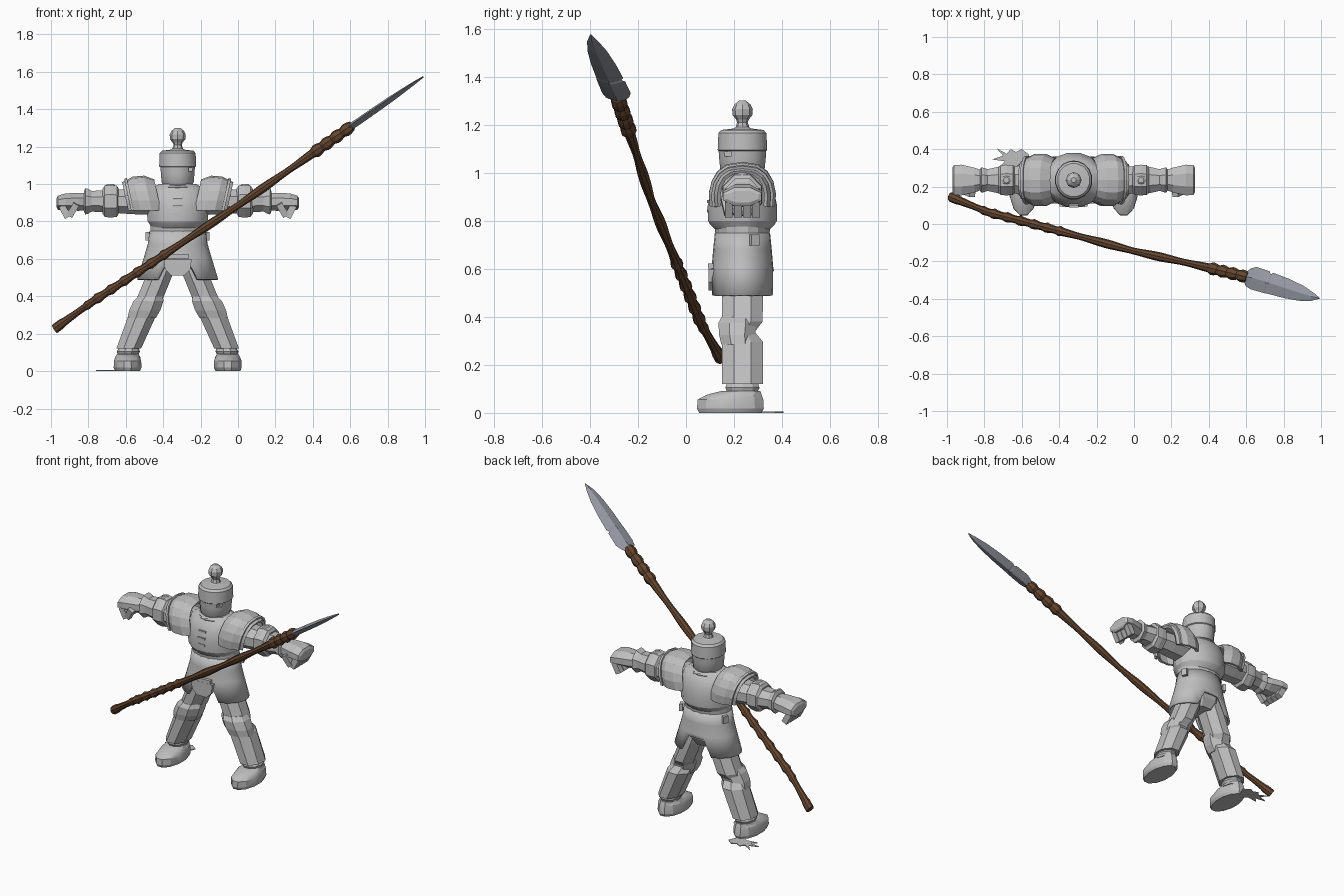
import bpy, bmesh
from math import sin, cos, pi, radians
from mathutils import Vector, Matrix, Euler

cube = bpy.data.objects.get("Cube")
if cube:
    bpy.data.objects.remove(cube, do_unlink=True)

X, Y, Z = Vector((1, 0, 0)), Vector((0, 1, 0)), Vector((0, 0, 1))
BODY = Vector((-0.3225, 0.235, 0))      # the figure's own centre line


def material(name, rgb):
    m = bpy.data.materials.new(name)
    m.use_nodes = True
    m.diffuse_color = (*rgb, 1)
    m.node_tree.nodes["Principled BSDF"].inputs["Base Color"].default_value = (*rgb, 1)
    return m


ARMOR = material("armor_grey", (0.52, 0.52, 0.52))
WOOD = material("wood_brown", (0.13, 0.062, 0.03))
STEEL = material("blade_steel", (0.3, 0.315, 0.36))


def finish(name, bm, mat=ARMOR, loc=BODY, mirror=False, smooth=0, thick=0):
    bmesh.ops.recalc_face_normals(bm, faces=bm.faces)
    me = bpy.data.meshes.new(name)
    bm.to_mesh(me)
    bm.free()
    me.materials.append(mat)
    if smooth:
        me.shade_smooth()
        me.set_sharp_from_angle(angle=radians(smooth))
    ob = bpy.data.objects.new(name, me)
    ob.location = loc
    bpy.context.collection.objects.link(ob)
    if mirror:
        ob.modifiers.new("Mirror", 'MIRROR').use_mirror_merge = False
    if thick:
        s = ob.modifiers.new("Thickness", 'SOLIDIFY')
        s.thickness = thick
    return ob


def skin(rows, closed=True, cap=True):
    """Join equal rows of points into a surface."""
    bm = bmesh.new()
    vs = [[bm.verts.new(p) for p in row] for row in rows]
    n = len(vs[0])
    for a, b in zip(vs, vs[1:]):
        for i in range(n if closed else n - 1):
            j = (i + 1) % n
            bm.faces.new((a[i], a[j], b[j], b[i]))
    if cap:
        bm.faces.new(vs[0])
        bm.faces.new(vs[-1])
    return bm


def ring(c, u, v, a, b, sides, turn):
    k = 1 / cos(turn)
    return [c + u * (a * k * cos(2 * pi * i / sides + turn))
            + v * (b * k * sin(2 * pi * i / sides + turn)) for i in range(sides)]


def upright(stations, sides=8, turn=0, cap=True):
    """Stations of height, half width, half depth, x shift, y shift."""
    rows = []
    for z, a, b, *s in stations:
        dx, dy = (s + [0, 0])[:2]
        rows.append(ring(Vector((dx, dy, z)), X, Y, a, b, sides, turn))
    return skin(rows, cap=cap)


def sideways(stations, sides=8, turn=pi / 8):
    """Stations of x, half depth, half height, centre height."""
    return skin([ring(Vector((x, 0, z)), Y, Z, a, b, sides, turn)
                 for x, a, b, z in stations])


def box(name, loc, size, rot=(0, 0, 0), mirror=False):
    bm = bmesh.new()
    m = Matrix.LocRotScale(Vector(loc), Euler([radians(r) for r in rot]), Vector(size))
    bmesh.ops.create_cube(bm, size=1, matrix=m)
    return finish(name, bm, mirror=mirror)


# Helmet with a stepped brow and one open eye slot
helmet = finish("helmet", upright([
    (.965, .04, .05), (.98, .068, .075), (1.01, .086, .092), (1.06, .09, .097),
    (1.09, .092, .099), (1.094, .099, .103), (1.165, .096, .1), (1.178, .085, .088),
    (1.185, .03, .03)], 16, pi / 16), smooth=35)
cutter = box("eye_slot_cutter", (.077, -.078, 1.078), (.036, .06, .02))
cutter.hide_render = True
cutter.hide_set(True)
cut = helmet.modifiers.new("Eye slot", 'BOOLEAN')
cut.object, cut.operation = cutter, 'DIFFERENCE'
finish("helmet_knob", upright([
    (1.18, .042, .042), (1.19, .028, .028), (1.21, .022, .022), (1.222, .027, .027),
    (1.24, .041, .041), (1.265, .043, .043), (1.285, .033, .033), (1.3, .014, .014)], 8))
finish("neck", upright([(.9, .075, .075), (.99, .06, .065)], 12))
finish("collar", upright([(.95, .085, .085), (.985, .108, .105), (.992, .1, .1),
                          (.97, .075, .075)], 16, cap=False), thick=.008)

# Torso
finish("chest_plate", upright([
    (.765, .14, .115), (.785, .15, .135), (.8, .16, .143), (.86, .166, .145),
    (.92, .172, .132), (.97, .15, .11), (1.0, .1, .08)], 16, pi / 16), smooth=25)
finish("waist", upright([(.66, .15, .112), (.74, .146, .112), (.79, .146, .118)], 16, pi / 16))
for i in range(3):
    box(f"chest_bar_{i + 1}", (0, -.138 + .009 * max(0, i - 1), .84 + .04 * i), (.05, .02, .012))
finish("pelvis", upright([(.52, .075, .07), (.57, .12, .1), (.7, .14, .105)], 8, pi / 8))

# Skirt, with a notch at the front and the back between the legs
bm = upright([(.75, .15, .115), (.68, .16, .122), (.61, .18, .128), (.49, .217, .146)],
             24, cap=False)
for v in bm.verts:
    if v.co.z < .5 and abs(v.co.x) < .1:
        v.co.z, v.co.y = .59, v.co.y * .9
finish("skirt", bm, thick=.014, smooth=25)
finish("loin_plate", skin([[Vector((x, y, z)) for x, z in (
    (-.075, .6), (.075, .6), (.068, .545), (.035, .51), (-.035, .51), (-.068, .545))]
    for y in (-.142, -.118)]))
box("belt_buckle", (0, -.132, .612), (.12, .022, .022))
box("hip_clasp", (.155, .05, .72), (.02, .035, .045), (0, 0, 25), mirror=True)

# Shoulder plates arched over the arms
def arch(x, depth, top, n=10):
    row = []
    for i in range(n + 1):
        t = radians(-16 + 212 * i / n)
        c, s = cos(t), sin(t)
        y = depth * (1 if c > 0 else -1) * abs(c) ** .75
        z = .9 + (top - .9) * s if s > 0 else .9 + .15 * s
        row.append(Vector((x - .22 * (1 - z), y, z)))
    return row


finish("shoulder_plate", skin([arch(.12, .115, 1.025), arch(.17, .14, 1.045),
       arch(.23, .14, 1.04), arch(.295, .105, 1.01)], closed=False, cap=False),
       mirror=True, thick=.016)
finish("shoulder_rim", skin([arch(.265, .13, 1.033), arch(.28, .13, 1.028)],
       closed=False, cap=False), mirror=True, thick=.012)

# Arms
finish("upper_arm", sideways([(.1, .085, .07, .905), (.24, .08, .068, .907),
                              (.34, .07, .062, .908)]), mirror=True)
finish("elbow_guard", sideways([(.315, .066, .066, .908), (.325, .08, .083, .908),
       (.36, .082, .088, .908), (.39, .08, .083, .908), (.402, .066, .066, .908)]), mirror=True)
finish("elbow_stud", upright([(.96, .034, .034, .36), (.99, .03, .03, .36),
                              (1.0, .016, .016, .36)], 8), mirror=True)
finish("forearm", sideways([(.38, .076, .06, .908), (.46, .058, .055, .908),
       (.478, .064, .066, .908), (.494, .068, .07, .908), (.502, .056, .052, .908)]), mirror=True)
finish("hand", sideways([(.49, .052, .045, .905), (.53, .066, .048, .905),
       (.6, .082, .045, .905), (.64, .08, .038, .9), (.648, .066, .024, .9)]), mirror=True)
for i in range(4):
    box(f"finger_{i + 1}", (.603, -.057 + .038 * i, .853), (.036, .033, .07), (0, 28, 0), mirror=True)
box("thumb", (.56, -.068, .862), (.035, .03, .075), (12, -30, 0), mirror=True)

# Legs
finish("thigh", upright([(.62, .06, .08, .06), (.52, .07, .086, .095), (.38, .07, .084, .152),
                         (.33, .062, .066, .172, -.02)], 8, pi / 8), mirror=True)
finish("knee_guard", upright([(.4, .066, .07, .145, -.016), (.375, .08, .08, .156, -.02),
       (.325, .083, .075, .176, -.022), (.285, .076, .07, .192, -.018)], 8, pi / 8), mirror=True)
finish("shin", upright([(.345, .058, .06, .17, -.015), (.295, .074, .086, .19),
                        (.12, .066, .086, .262)], 8, pi / 8), mirror=True)
finish("ankle", upright([(.13, .05, .065, .26), (.105, .062, .075, .264), (.09, .056, .068, .265),
                         (.07, .07, .08, .267)], 10), mirror=True)
finish("boot", upright([(0, .066, .13, .268, -.05), (.018, .074, .139, .268, -.05),
       (.055, .073, .137, .268, -.05), (.075, .066, .115, .268, -.035),
       (.092, .056, .08, .267, -.005)], 12, pi / 12), mirror=True, smooth=25)

# Flat jagged scrap behind the right heel
scrap = [(-.6, .28), (-.56, .37), (-.6, .4), (-.63, .385), (-.66, .4), (-.68, .375),
         (-.735, .405), (-.7, .365), (-.76, .345), (-.69, .335), (-.72, .305), (-.65, .315)]
finish("ground_scrap", skin([[Vector((x, y, z)) for x, y in scrap] for z in (0, .005)]),
       loc=(0, 0, 0))

# Spear shaft, gently bent, with bindings at both ends
path = [Vector(p) for p in ((-.98, .145, .225), (-.92, .12, .27), (-.78, .063, .37),
        (-.42, -.032, .605), (0, -.145, .885), (.33, -.218, 1.115), (.61, -.285, 1.312))]
wide = Vector((.27, .96, 0)).normalized()
axis = Vector((.81, -.23, .54)).normalized()
flat = axis.cross(wide)


def on_path(x):
    for a, b in zip(path, path[1:]):
        if x <= b.x:
            return a.lerp(b, (x - a.x) / (b.x - a.x))
    return path[-1]


rows = []
count = 90
for i in range(count + 1):
    x = -.98 + 1.59 * i / count
    r = .021 + .003 * cos(i * .4)
    if x > .4:
        r = (.026, .035, .033)[i % 3]
    elif -.82 < x < -.38:
        r = (.021, .028, .024, .021)[i % 4]
    elif x < -.93:
        r = .026
    rows.append(ring(on_path(x), wide, flat, r, r, 8, 0))
finish("spear_shaft", skin(rows), WOOD, (0, 0, 0))

# Spear blade, a flattened diamond section with a nick in one edge
base, tip = Vector((.6, -.282, 1.305)), Vector((.992, -.394, 1.574))
rows = []
for t, half, shift in ((0, .034, 0), (.03, .05, 0), (.1, .062, .004), (.28, .06, .002),
                       (.3, .053, -.005), (.33, .058, .002), (.55, .053, -.001),
                       (.75, .042, -.004), (.9, .024, -.006), (1, .003, -.003)):
    centre = base.lerp(tip, t) + wide * shift
    rows.append(ring(centre, wide, flat, half, .004 + .014 * (1 - t ** 3), 4, 0))
finish("spear_blade", skin(rows), STEEL, (0, 0, 0))
